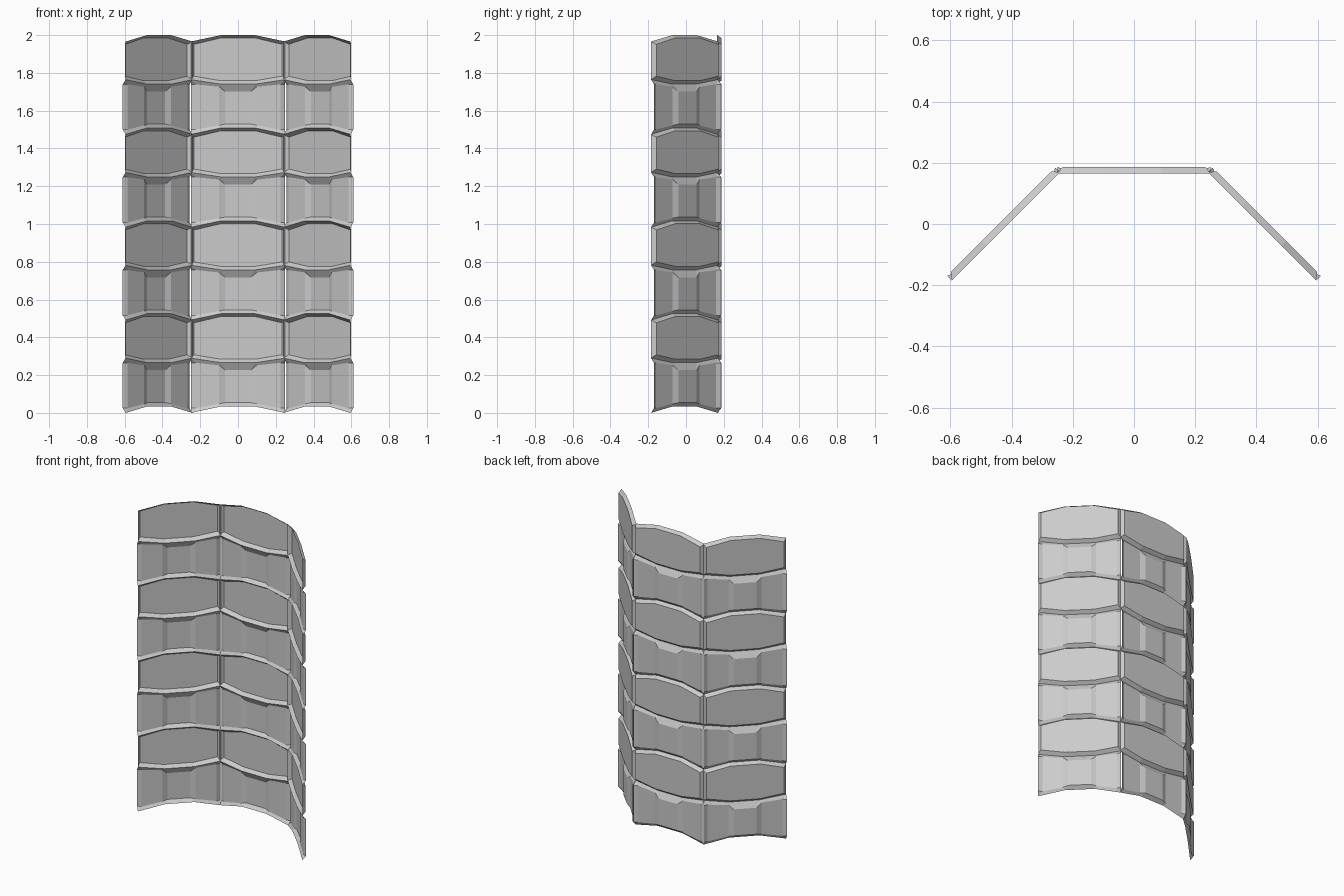
import bpy, bmesh
from mathutils import Vector

cube = bpy.data.objects.get("Cube")
if cube:
    bpy.data.objects.remove(cube)

grey = bpy.data.materials.new("light_grey")
grey.use_nodes = True
colour = (0.6, 0.6, 0.6, 1)
grey.diffuse_color = colour
grey.node_tree.nodes["Principled BSDF"].inputs["Base Color"].default_value = colour

PERIOD, ROWS = 0.4915, 4
HALF, BREAK = 0.25, 0.09      # half panel width and where the arch flattens
DEEP, MID = 0.022, 0.011      # relief depths


def make_panel(name, centre, along, out):
    """Pressed panel: alternating notched rows and plain barrel-shaped rows."""
    bm = bmesh.new()
    centre, along, out = Vector(centre), Vector(along).normalized(), Vector(out).normalized()

    def face(*points):
        verts = [bm.verts.new(centre + along * u + out * d + Vector((0, 0, z)))
                 for u, d, z in points]
        bm.faces.new(verts)

    def flip(p):
        return (-p[0], p[1], p[2])

    def notched_row(low, high):
        (le, lc), (he, hc) = low, high
        edges = []
        for e, c, s, inset in ((he, hc, -1, 0.04), (le, lc, 1, 0.02)):
            a, b = (HALF, 0, e), (BREAK, 0, c)
            end = (HALF, DEEP, e + s * 0.025)
            p, q = (0.225, MID, e + s * 0.025), (0.10, MID, c + s * 0.014)
            r = (0.068, DEEP, c + s * inset)
            edges.append((end, p, q, r))
            for f in (lambda v: v, flip):
                face(*map(f, (a, b, q, p)))
                face(*map(f, (a, p, end)))
                face(*map(f, (b, r, q)))
            face(b, flip(b), flip(r), r)
        top, bottom = edges
        # end strip, side cell and slope into the middle cell
        for i in range(3):
            quad = (top[i], top[i + 1], bottom[i + 1], bottom[i])
            face(*quad)
            face(*map(flip, quad))
        face(top[3], flip(top[3]), flip(bottom[3]), bottom[3])

    def plain_row(low, high):
        def ring(side, d, drop, lift):
            (le, lc), (he, hc) = low, high
            right = [(side, d, le + lift), (side, d, he - drop)]
            top = [(BREAK, d, hc - drop), (-BREAK, d, hc - drop)]
            left = [flip(right[1]), flip(right[0])]
            return right + top + left + [(-BREAK, d, lc + lift), (BREAK, d, lc + lift)]
        rim = ring(HALF, 0, 0, 0)
        plate = ring(HALF - 0.017, DEEP, 0.015, 0.018)
        for i in range(len(rim)):
            j = (i + 1) % len(rim)
            face(rim[i], rim[j], plate[j], plate[i])
        face(*plate)

    for k in range(ROWS):
        z = k * PERIOD
        low, mid = (z, z + 0.034), (z + 0.29, z + 0.266)
        notched_row(low, mid)
        plain_row(mid, (z + PERIOD, z + PERIOD + 0.034))

    # weld the sheet and turn its relief side outward
    bmesh.ops.remove_doubles(bm, verts=bm.verts, dist=0.0005)
    bmesh.ops.recalc_face_normals(bm, faces=bm.faces)
    if sum(f.normal.dot(out) * f.calc_area() for f in bm.faces) < 0:
        bmesh.ops.reverse_faces(bm, faces=bm.faces)
    mesh = bpy.data.meshes.new(name)
    bm.to_mesh(mesh)
    bm.free()
    mesh.materials.append(grey)
    bpy.context.collection.objects.link(bpy.data.objects.new(name, mesh))


make_panel("middle_panel", (0, 0.165, 0), (1, 0, 0), (0, 1, 0))
for name, s in (("left_panel", 1), ("right_panel", -1)):
    make_panel(name, (s * 0.418, -0.008, 0), (s, -1, 0), (s, 1, 0))
